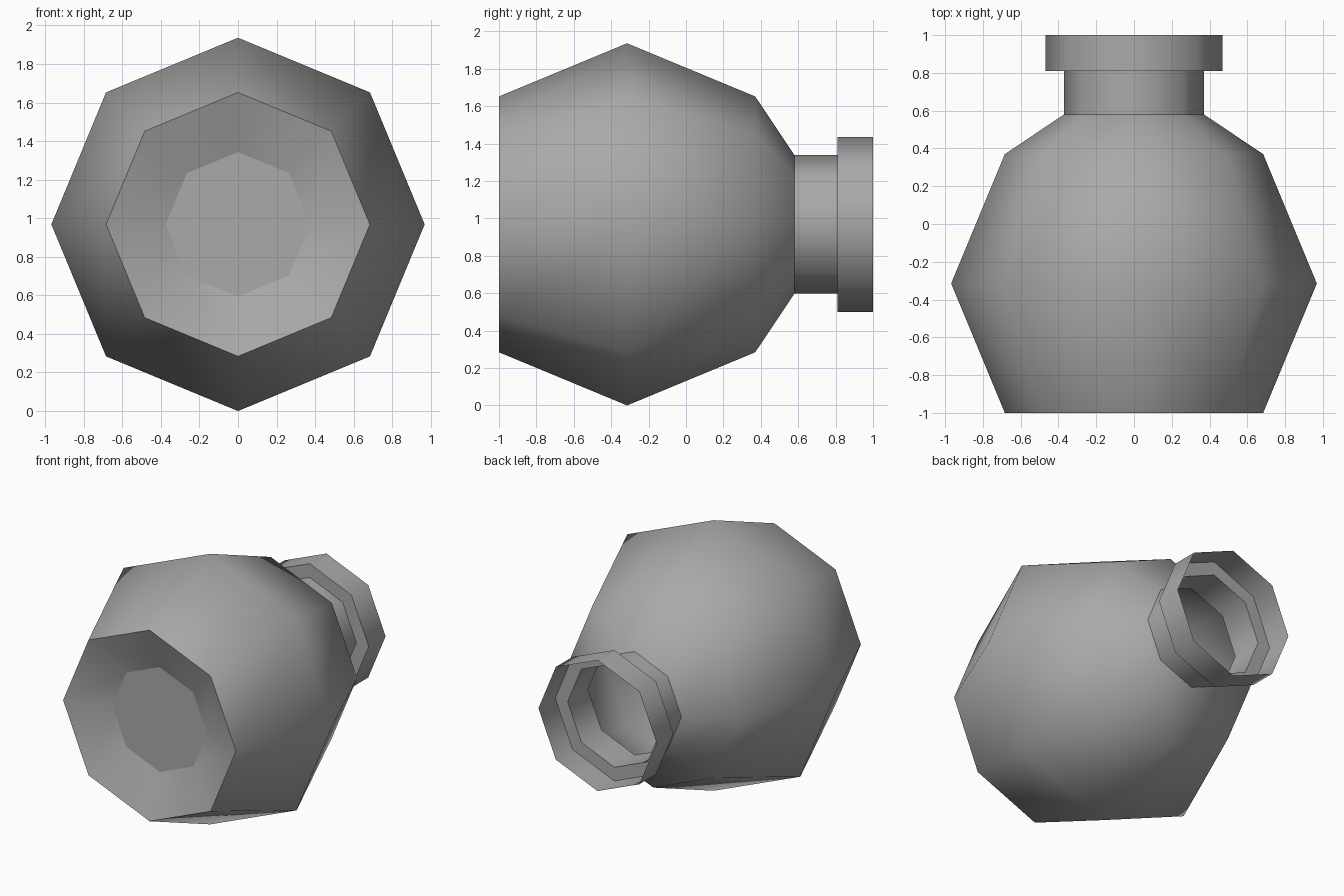
import bpy
import bmesh
from math import cos, sin, radians, tau

SIDES = 8
AXIS_Z = 0.968      # height of the horizontal axis

if "Cube" in bpy.data.objects:
    bpy.data.objects.remove(bpy.data.objects["Cube"], do_unlink=True)

GREY = (0.4, 0.4, 0.4, 1)
metal = bpy.data.materials.new("plain grey")
metal.use_nodes = True
metal.diffuse_color = GREY
metal.node_tree.nodes["Principled BSDF"].inputs["Base Color"].default_value = GREY


def turned(name, profile, cap_start=False):
    """Turn a profile of (y, radius) points into an eight-sided shell about the y axis."""
    bm = bmesh.new()
    rings = []
    for y, r in profile:
        angles = [tau * k / SIDES for k in range(SIDES)]
        rings.append([bm.verts.new((r * cos(a), y, AXIS_Z + r * sin(a))) for a in angles])
    for a, b in zip(rings, rings[1:]):
        for k in range(SIDES):
            n = (k + 1) % SIDES
            bm.faces.new((a[k], b[k], b[n], a[n])).smooth = True
    if cap_start:
        cap = bm.faces.new(rings[0])
        cap.smooth = False
        for e in cap.edges:
            e.smooth = False
    mesh = bpy.data.meshes.new(name)
    bm.to_mesh(mesh)
    bm.free()
    if not cap_start:
        mesh.set_sharp_from_angle(angle=radians(50))
    mesh.materials.append(metal)
    obj = bpy.data.objects.new(name, mesh)
    bpy.context.collection.objects.link(obj)
    return obj


# Faceted round body, open at both ends
turned("body", [(-1, 0.684), (-0.315, 0.968), (0.37, 0.684), (0.58, 0.37)])

# Shallow dish with a flat centre closing the front
turned("front_dish", [(-0.885, 0.375), (-1, 0.684)], cap_start=True)

# Thin open neck at the back
turned("neck", [(0.58, 0.37), (0.81, 0.37)])

# Wider collar with its step
turned("collar", [(0.81, 0.37), (0.81, 0.468), (1, 0.468)])
